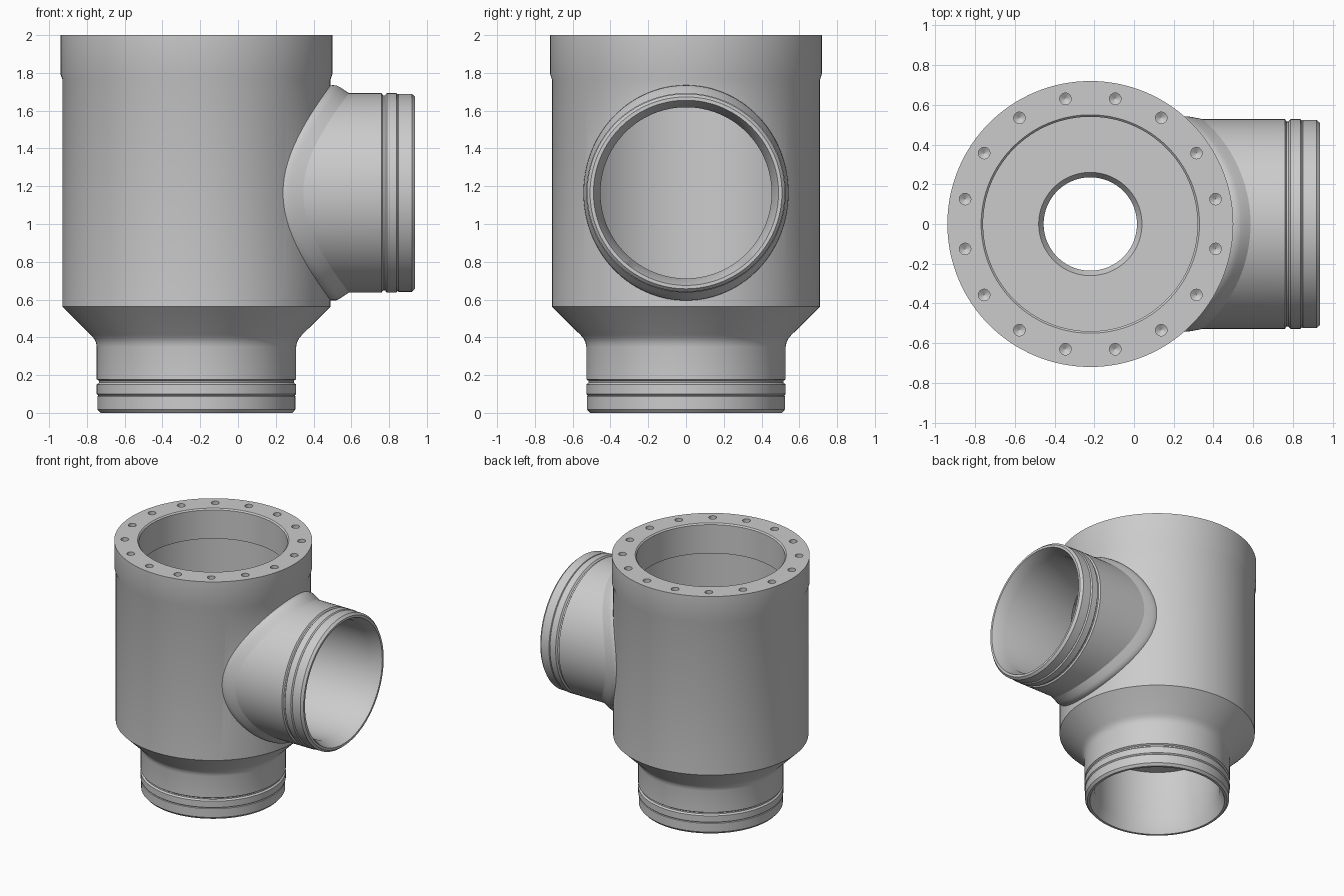
import bpy, bmesh
from math import sin, cos, pi, sqrt
from mathutils import Matrix

if "Cube" in bpy.data.objects:
    bpy.data.objects.remove(bpy.data.objects["Cube"])

CX, PZ = -0.22, 1.165      # body axis x, side pipe axis z
BODY_R, PIPE_R = 0.71, 0.528
SEG = 128


def make_object(name, bm):
    bmesh.ops.recalc_face_normals(bm, faces=bm.faces)
    mesh = bpy.data.meshes.new(name)
    bm.to_mesh(mesh)
    bm.free()
    ob = bpy.data.objects.new(name, mesh)
    bpy.context.collection.objects.link(ob)
    return ob


def lathe(name, profile, matrix, seg=SEG):
    """Closed solid of revolution from (radius, height) points, capped flat."""
    bm = bmesh.new()
    rings = [[bm.verts.new((r * cos(2 * pi * i / seg), r * sin(2 * pi * i / seg), h))
              for i in range(seg)] for r, h in profile]
    for a, b in zip(rings, rings[1:]):
        for i in range(seg):
            j = (i + 1) % seg
            bm.faces.new((a[i], a[j], b[j], b[i]))
    bm.faces.new(rings[0])
    bm.faces.new(rings[-1])
    bm.transform(matrix)
    return make_object(name, bm)


def boolean(target, tool, operation):
    mod = target.modifiers.new("cut", 'BOOLEAN')
    mod.operation, mod.solver, mod.object = operation, 'EXACT', tool
    deps = bpy.context.evaluated_depsgraph_get()
    mesh = bpy.data.meshes.new_from_object(target.evaluated_get(deps))
    target.modifiers.clear()
    target.data = mesh
    bpy.data.objects.remove(tool)


def shade(ob, angle=0.45):
    bpy.ops.object.select_all(action='DESELECT')
    ob.select_set(True)
    bpy.context.view_layer.objects.active = ob
    bpy.ops.object.shade_smooth_by_angle(angle=angle)


up = Matrix.Translation((CX, 0, 0))
side = Matrix.Translation((0, 0, PZ)) @ Matrix.Rotation(pi / 2, 4, 'Y')

# grooved end shared by neck and side pipe: (radius, distance from the end)
grooved_end = [(0.508, 0), (0.524, 0.018), (0.524, 0.088), (0.519, 0.092), (0.528, 0.1),
               (0.528, 0.15), (0.516, 0.16), (0.516, 0.17), (0.528, 0.178)]

# outer body with neck, cone and flange
body = lathe("valve_body", grooved_end + [
    (PIPE_R, 0.35), (0.532, 0.373), (0.542, 0.393), (0.558, 0.412), (BODY_R, 0.562),
    (BODY_R, 1.765), (0.72, 1.795), (0.72, 2.0)], up)

# side pipe
pipe = lathe("side_pipe", [(PIPE_R, 0.1)] +
             [(r, 0.938 - d) for r, d in reversed(grooved_end)], side)
boolean(body, pipe, 'UNION')

# inner chamber, seat hole and neck bore
cavity = lathe("cavity_cutter", [
    (0.492, -0.02), (0.49, 0), (0.455, 0.09), (0.455, 0.5), (0.235, 0.5), (0.235, 0.56),
    (0.26, 0.6), (0.63, 0.6), (0.63, 1.76), (0.54, 1.76), (0.54, 1.99),
    (0.55, 2.0), (0.55, 2.02)], up)
boolean(body, cavity, 'DIFFERENCE')

# side pipe bore
bore = lathe("bore_cutter", [(0.453, 0), (0.453, 0.85), (0.49, 0.938), (0.49, 0.96)], side)
boolean(body, bore, 'DIFFERENCE')

# ring of 16 blind bolt holes, joined into one cutter mesh
bm = bmesh.new()
for k in range(16):
    a = (k + 0.5) * pi / 8
    at = Matrix.Translation((CX + 0.643 * cos(a), 0.643 * sin(a), 0))
    drill = lathe("drill", [(0.001, 1.842), (0.029, 1.86), (0.029, 2.02)], at, 24)
    bm.from_mesh(drill.data)
    bpy.data.objects.remove(drill)
boolean(body, make_object("bolt_hole_cutter", bm), 'DIFFERENCE')
shade(body)

# rounded weld bead where the side pipe meets the body
bm = bmesh.new()
rows = []
for i in range(SEG):
    t = 2 * pi * i / SEG

    def surface_x(r):
        return CX + sqrt(BODY_R ** 2 - (r * cos(t)) ** 2)

    r0 = 0.543 + 0.027 * sin(t) ** 2
    x0, x1 = surface_x(r0), surface_x(PIPE_R) + 0.1
    pts = [(x0 - 0.012, r0 - 0.003), (x0 + 0.01, r0), (x0 + 0.03, r0 - 0.001),
           (x0 + 0.05, r0 - (r0 - PIPE_R) * 0.25),
           ((x0 + 0.05 + x1) / 2, r0 - (r0 - PIPE_R) * 0.65), (x1, PIPE_R - 0.002),
           (x1 - 0.08, PIPE_R - 0.02)]
    rows.append([bm.verts.new((x, r * cos(t), PZ + r * sin(t))) for x, r in pts])
for i in range(SEG):
    a, b = rows[i], rows[(i + 1) % SEG]
    for k in range(len(a)):
        m = (k + 1) % len(a)
        bm.faces.new((a[k], b[k], b[m], a[m]))
shade(make_object("weld_bead", bm), 0.9)
